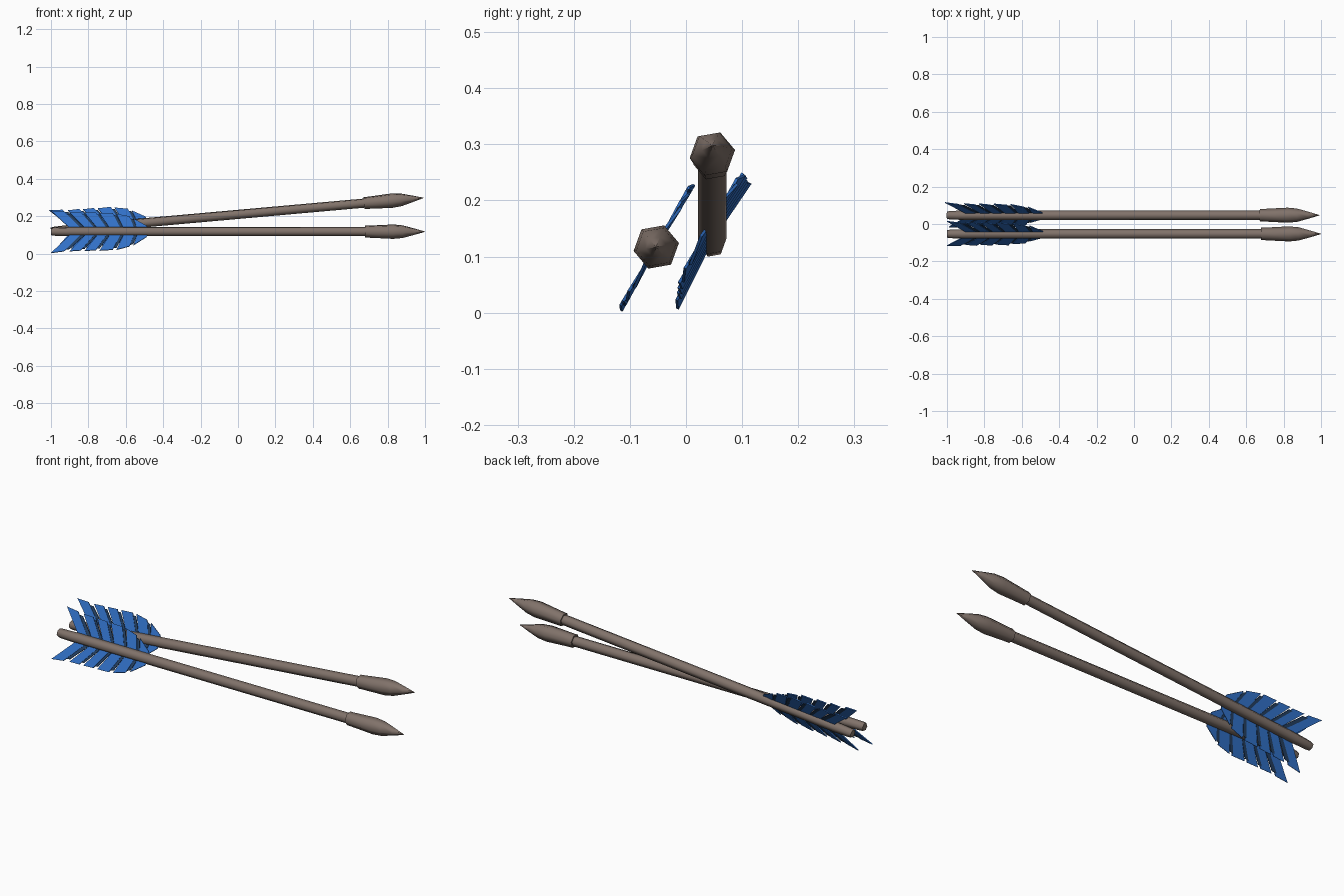
import bpy, bmesh, math
from mathutils import Matrix, Vector

if "Cube" in bpy.data.objects:
    bpy.data.objects.remove(bpy.data.objects["Cube"])


def material(name, rgb):
    m = bpy.data.materials.new(name)
    m.diffuse_color = (*rgb, 1)
    m.use_nodes = True
    m.node_tree.nodes["Principled BSDF"].inputs["Base Color"].default_value = m.diffuse_color
    return m


WOOD = material("grey brown wood", (0.22, 0.17, 0.145))
BLUE = material("bright blue feather", (0.03, 0.16, 0.56))
NAVY = material("dark blue feather", (0.017, 0.05, 0.12))


def finish(name, bm, mats, place, smooth):
    bmesh.ops.recalc_face_normals(bm, faces=bm.faces)
    me = bpy.data.meshes.new(name)
    bm.to_mesh(me)
    bm.free()
    for m in mats:
        me.materials.append(m)
    ob = bpy.data.objects.new(name, me)
    bpy.context.collection.objects.link(ob)
    ob.matrix_world = place
    if smooth:
        bpy.context.view_layer.objects.active = ob
        ob.select_set(True)
        bpy.ops.object.shade_smooth_by_angle(angle=math.radians(62))
        ob.select_set(False)


def lathe(name, profile, place, sides=6, turn=10):
    """Revolve (x, radius) points around the arrow axis, capped at both ends."""
    bm = bmesh.new()
    rings = []
    for x, r in profile:
        angles = [math.radians(turn + 360 * i / sides) for i in range(sides)]
        rings.append([bm.verts.new((x, r * math.cos(a), r * math.sin(a))) for a in angles])
    for a, b in zip(rings, rings[1:]):
        for i in range(sides):
            j = (i + 1) % sides
            bm.faces.new((a[i], a[j], b[j], b[i]))
    bm.faces.new(rings[0])
    bm.faces.new(rings[-1])
    finish(name, bm, [WOOD], place, True)


# Outer outline of a vane: (x, distance from axis)
OUTLINE = [(-1, .13), (-.9, .119), (-.66, .113), (-.57, .09), (-.49, .035)]
BARBS = [(-1, -.93), (-.9, -.84), (-.82, -.76), (-.74, -.67), (-.65, -.58), (-.56, -.49)]


def height(x):
    for (x0, h0), (x1, h1) in zip(OUTLINE, OUTLINE[1:]):
        if x <= x1:
            return h0 + (h1 - h0) * (x - x0) / (x1 - x0)
    return OUTLINE[-1][1]


def root(x):
    return -.89 + (x + 1) * .41 / .51


def plate(bm, x0, x1, scale, thick, skew, side, mat, out):
    """One slanted barb: a thin plate from the shaft to the outline."""
    corners = [(root(x0), .012, 0), (root(x1), .012, 0),
               (x1, height(x1) * scale, skew), (x0, height(x0) * scale, -skew)]
    nrm = Vector((0, -out.z, out.y))
    lo, hi = [[bm.verts.new(Vector((x, 0, 0)) + out * h * side + nrm * (k + t))
               for x, h, k in corners] for t in (-thick / 2, thick / 2)]
    faces = [lo, hi] + [[lo[i], lo[(i + 1) % 4], hi[(i + 1) % 4], hi[i]] for i in range(4)]
    for f in faces:
        bm.faces.new(f).material_index = mat


def vane(name, place, side, angle):
    bm = bmesh.new()
    out = Vector((0, math.cos(angle), math.sin(angle)))
    for i, (a, b) in enumerate(BARBS):
        plate(bm, a, b, 1, .005, .003, side, 0, out)
        if i + 1 < len(BARBS):  # dark strip between barbs
            plate(bm, b, BARBS[i + 1][0], .9, .004, 0, side, 1, out)
    finish(name, bm, [BLUE, NAVY], place, False)


def arrow(label, place):
    lathe(label + "_shaft", [(-1, .020), (-.985, .023), (-.9, .026), (.7, .026)], place)
    lathe(label + "_head", [(.68, .034), (.695, .034), (.83, .041), (.88, .036), (.94, .019), (1, .001)],
          place)
    for tag, side in (("upper", 1), ("lower", -1)):
        vane(f"{label}_{tag}_vane", place, side, math.radians(60))


# Level arrow in front, raised arrow behind
arrow("front_arrow", Matrix.Translation((0, -.053, .117)))
arrow("back_arrow", Matrix.Translation((-.004, .047, .209)) @ Matrix.Rotation(math.radians(-5.1), 4, 'Y'))
